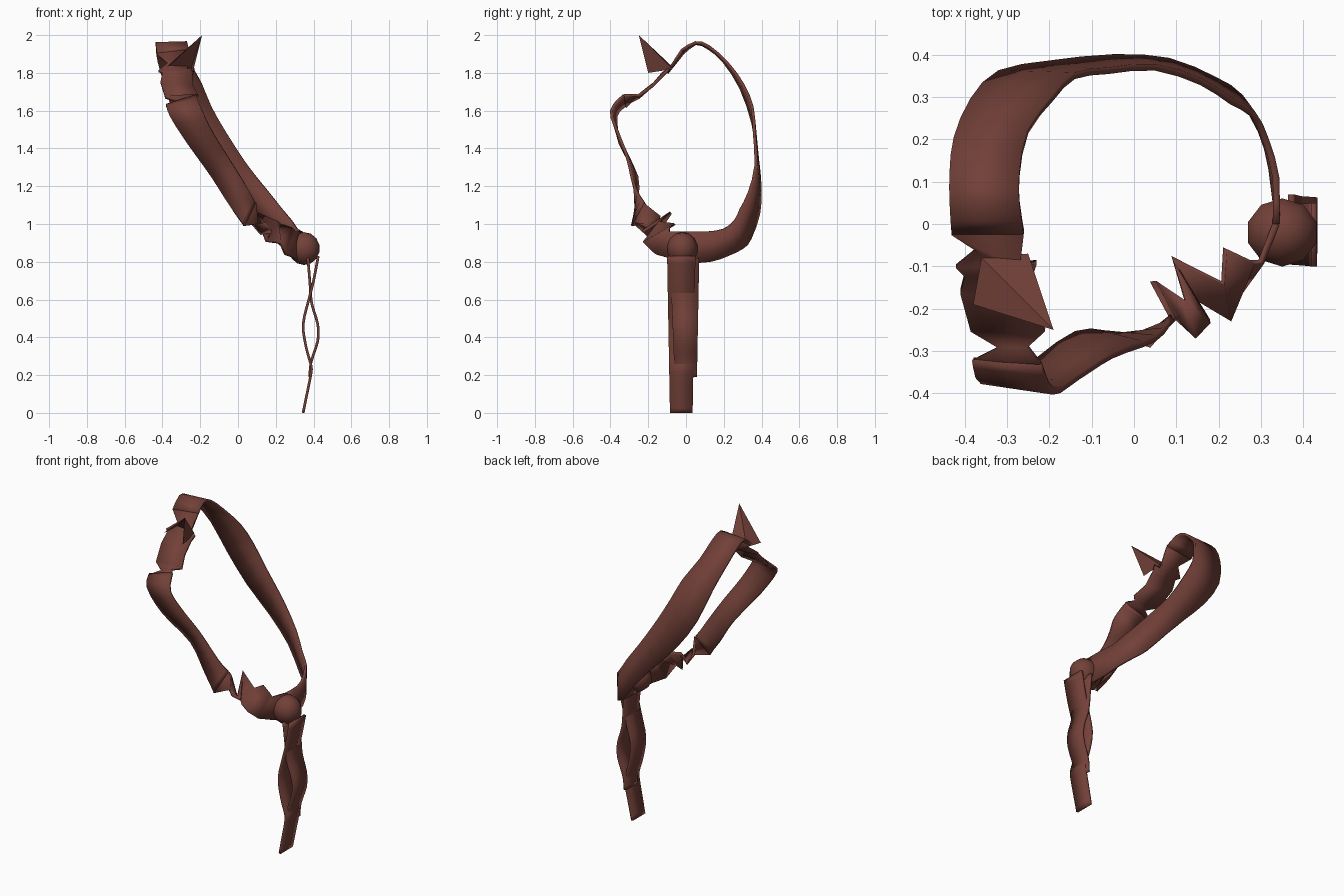
import bpy, bmesh, math
from mathutils import Vector

if "Cube" in bpy.data.objects:
    bpy.data.objects.remove(bpy.data.objects["Cube"])

leather = bpy.data.materials.new("reddish_brown_cloth")
leather.diffuse_color = (0.17, 0.052, 0.04, 1)
leather.use_nodes = True
leather.node_tree.nodes["Principled BSDF"].inputs["Base Color"].default_value = leather.diffuse_color


def finish(ob, angle):
    ob.data.materials.append(leather)
    bpy.ops.object.select_all(action='DESELECT')
    ob.select_set(True)
    bpy.context.view_layer.objects.active = ob
    bpy.ops.object.shade_smooth_by_angle(angle=math.radians(angle))


def spline(pts, steps):
    """Catmull-Rom through pts; steps=1 keeps the corners."""
    pts = [Vector(p) for p in pts]
    out = []
    for i in range(len(pts) - 1):
        p0, p1, p2, p3 = pts[max(i - 1, 0)], pts[i], pts[i + 1], pts[min(i + 2, len(pts) - 1)]
        for s in range(steps):
            t = s / steps
            out.append(0.5 * (2 * p1 + (p2 - p0) * t + (2 * p0 - 5 * p1 + 4 * p2 - p3) * t * t
                              + (3 * p1 - p0 - 3 * p2 + p3) * t ** 3))
    return out + [pts[-1]]


def ribbon(name, stations, steps=1, thick=0.016, angle=30):
    """Thin strip between two edge lines; each station is (edge a, edge b)."""
    a = spline([s[0] for s in stations], steps)
    b = spline([s[1] for s in stations], steps)
    bm = bmesh.new()
    rows = [(bm.verts.new(p), bm.verts.new(q)) for p, q in zip(a, b)]
    for (p, q), (r, s) in zip(rows, rows[1:]):
        bm.faces.new((p, q, s, r))
    me = bpy.data.meshes.new(name)
    bm.to_mesh(me)
    bm.free()
    ob = bpy.data.objects.new(name, me)
    bpy.context.collection.objects.link(ob)
    mod = ob.modifiers.new("thickness", 'SOLIDIFY')
    mod.thickness = thick
    mod.offset = 0
    finish(ob, angle)
    return ob


# back half of the loop, from the knot up to the crown
ribbon("back_band", [
    ((.34, 0, .79), (.335, 0, .96)),
    ((.325, .13, .80), (.335, .11, .96)),
    ((.30, .22, .83), (.31, .20, .975)),
    ((.25, .30, .87), (.28, .26, 1.02)),
    ((.19, .34, .92), (.23, .29, 1.08)),
    ((.08, .385, 1.05), (.16, .335, 1.17)),
    ((-.05, .393, 1.19), (.05, .37, 1.31)),
    ((-.20, .378, 1.35), (-.06, .362, 1.48)),
    ((-.32, .355, 1.53), (-.14, .35, 1.62)),
    ((-.385, .29, 1.72), (-.19, .30, 1.74)),
    ((-.425, .20, 1.86), (-.25, .22, 1.85)),
    ((-.435, .12, 1.93), (-.27, .12, 1.94)),
    ((-.435, .05, 1.955), (-.27, .05, 1.96)),
    ((-.43, -.02, 1.90), (-.26, -.02, 1.92))], steps=2)

# creased folds at the crown
ribbon("crown_folds", [
    ((-.43, -.02, 1.90), (-.26, -.02, 1.92)),
    ((-.37, -.06, 1.85), (-.27, -.10, 1.80)),
    ((-.42, -.10, 1.81), (-.23, -.09, 1.82)),
    ((-.40, -.12, 1.80), (-.24, -.12, 1.79)),
    ((-.41, -.16, 1.75), (-.24, -.18, 1.73)),
    ((-.385, -.25, 1.67), (-.21, -.25, 1.68)),
    ((-.32, -.29, 1.65), (-.25, -.29, 1.68)),
    ((-.38, -.32, 1.62), (-.22, -.33, 1.68))])

# pointed fold sticking up from the crown
bm = bmesh.new()
tip = bm.verts.new((-.19, -.25, 2.0))
base = [bm.verts.new(p) for p in ((-.25, -.07, 1.82), (-.24, -.20, 1.80),
                                  (-.38, -.19, 1.83), (-.36, -.08, 1.84))]
for i in range(4):
    if i != 1:
        bm.faces.new((base[i], base[(i + 1) % 4], tip))
me = bpy.data.meshes.new("crown_spike")
bm.to_mesh(me)
bm.free()
spike = bpy.data.objects.new("crown_spike", me)
bpy.context.collection.objects.link(spike)
finish(spike, 10)

# front half of the loop
ribbon("front_band", [
    ((-.38, -.32, 1.63), (-.22, -.33, 1.68)),
    ((-.36, -.37, 1.57), (-.19, -.395, 1.60)),
    ((-.27, -.35, 1.43), (-.13, -.36, 1.48)),
    ((-.14, -.26, 1.25), (-.05, -.31, 1.35)),
    ((-.04, -.265, 1.09), (.05, -.27, 1.19)),
    ((.035, -.285, .99), (.09, -.22, 1.11))], steps=3)

# crumpled zigzag between the front band and the knot
ribbon("twisted_folds", [
    ((.035, -.285, .99), (.09, -.22, 1.11)),
    ((.10, -.22, 1.00), (.045, -.135, 1.04)),
    ((.145, -.27, 1.00), (.12, -.18, .95)),
    ((.18, -.23, .96), (.09, -.08, 1.06)),
    ((.15, -.18, .91), (.21, -.14, 1.01)),
    ((.225, -.225, .90), (.215, -.06, 1.00)),
    ((.25, -.16, .84), (.28, -.09, .98)),
    ((.30, -.09, .82), (.30, -.09, .96)),
    ((.34, 0, .79), (.335, 0, .96))], angle=15)

# knot
bpy.ops.mesh.primitive_uv_sphere_add(segments=10, ring_count=7, radius=0.087,
                                     location=(.35, -.02, .87))
knot = bpy.context.object
knot.name = "knot"
knot.scale.y = 0.95
finish(knot, 40)

# two hanging wavy tails: (x, z) waves with tapering width in y
def tail(name, wave, y0, y1):
    top, bottom = wave[0][1], wave[-1][1]
    st = []
    for x, z in wave:
        t = (top - z) / (top - bottom)
        st.append(((x, y0[0] + (y0[1] - y0[0]) * t, z), (x, y1[0] + (y1[1] - y1[0]) * t, z)))
    ribbon(name, st, steps=3, thick=0.014)


tail("long_tail", [(.425, .83), (.40, .70), (.375, .60), (.345, .47), (.36, .35),
                   (.387, .25), (.385, .20), (.365, .10), (.345, 0)], (-.10, -.085), (.05, .035))
tail("short_tail", [(.37, .82), (.38, .70), (.39, .58), (.422, .47), (.422, .38),
                    (.387, .27), (.38, .19)], (-.085, -.06), (.07, .058))
